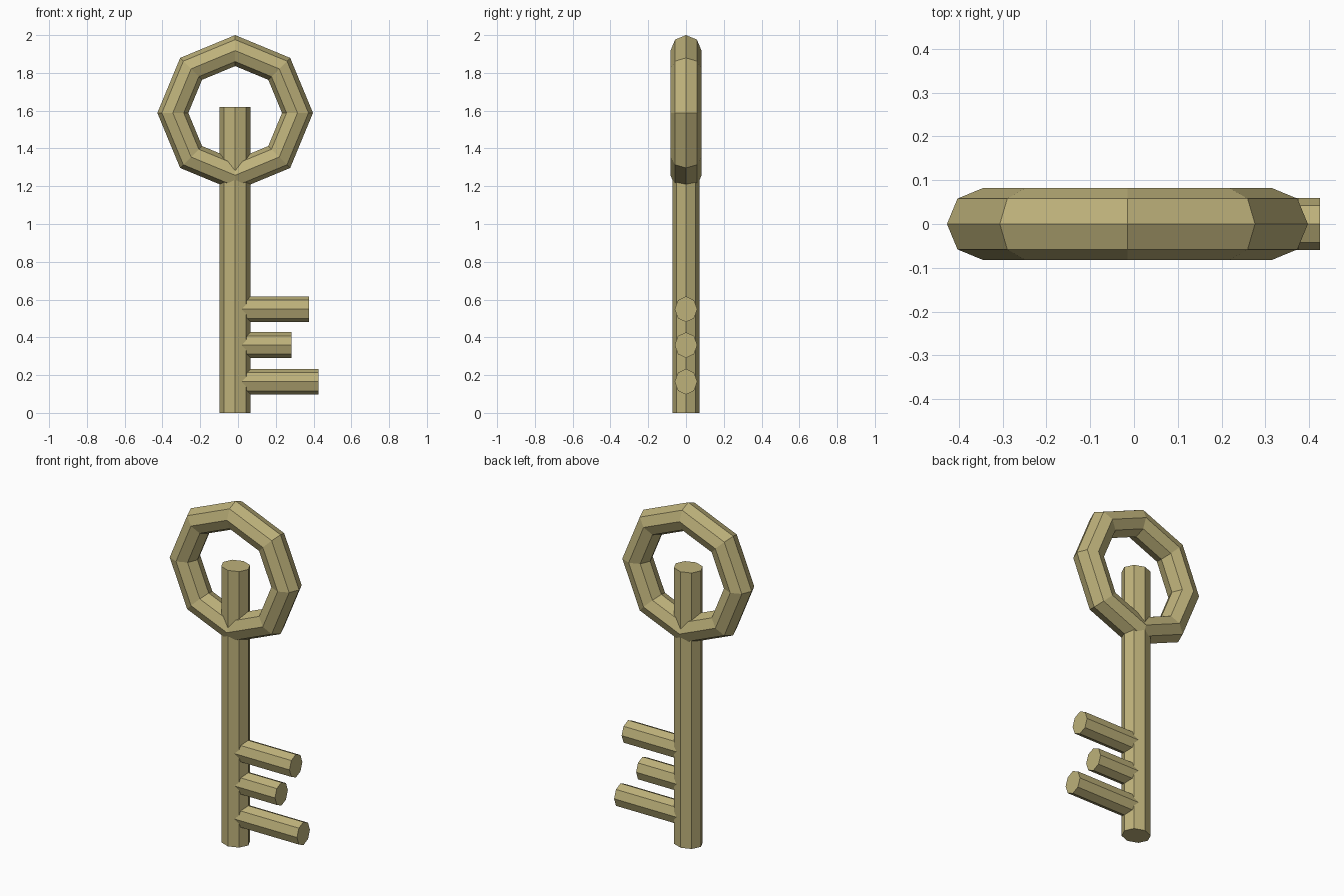
import bpy
import math

if "Cube" in bpy.data.objects:
    bpy.data.objects.remove(bpy.data.objects["Cube"])

brass = bpy.data.materials.new("pale brass")
brass.diffuse_color = (0.51, 0.44, 0.195, 1)
brass.use_nodes = True
brass.node_tree.nodes["Principled BSDF"].inputs["Base Color"].default_value = brass.diffuse_color

CX = -0.015  # x of the key's axis


def finish(name):
    ob = bpy.context.object
    ob.name = name
    bpy.ops.object.transform_apply(location=False, rotation=True, scale=True)
    ob.data.materials.append(brass)
    return ob


def rod(name, radius, length, centre, rotation, scale):
    # eight-sided rod, slightly flattened front to back
    bpy.ops.mesh.primitive_cylinder_add(vertices=8, radius=radius, depth=length,
                                        location=centre, rotation=rotation)
    bpy.context.object.scale = scale
    return finish(name)


# Ring handle
bpy.ops.mesh.primitive_torus_add(major_segments=8, minor_segments=8,
                                 major_radius=0.33, minor_radius=0.082,
                                 location=(CX, 0, 1.588),
                                 rotation=(math.pi / 2, 0, 0))
finish("ring_handle")

# Shaft, its top end poking into the ring
rod("shaft", 0.082, 1.62, (CX, 0, 0.81), (0, 0, 0), (1, 0.88, 1))

# Teeth: height and outer end of each
for name, z, end in (("upper_tooth", 0.549, 0.376),
                     ("middle_tooth", 0.359, 0.282),
                     ("lower_tooth", 0.165, 0.425)):
    rod(name, 0.068, end - CX, ((end + CX) / 2, 0, z),
        (0, math.pi / 2, 0), (1, 0.88, 1))
